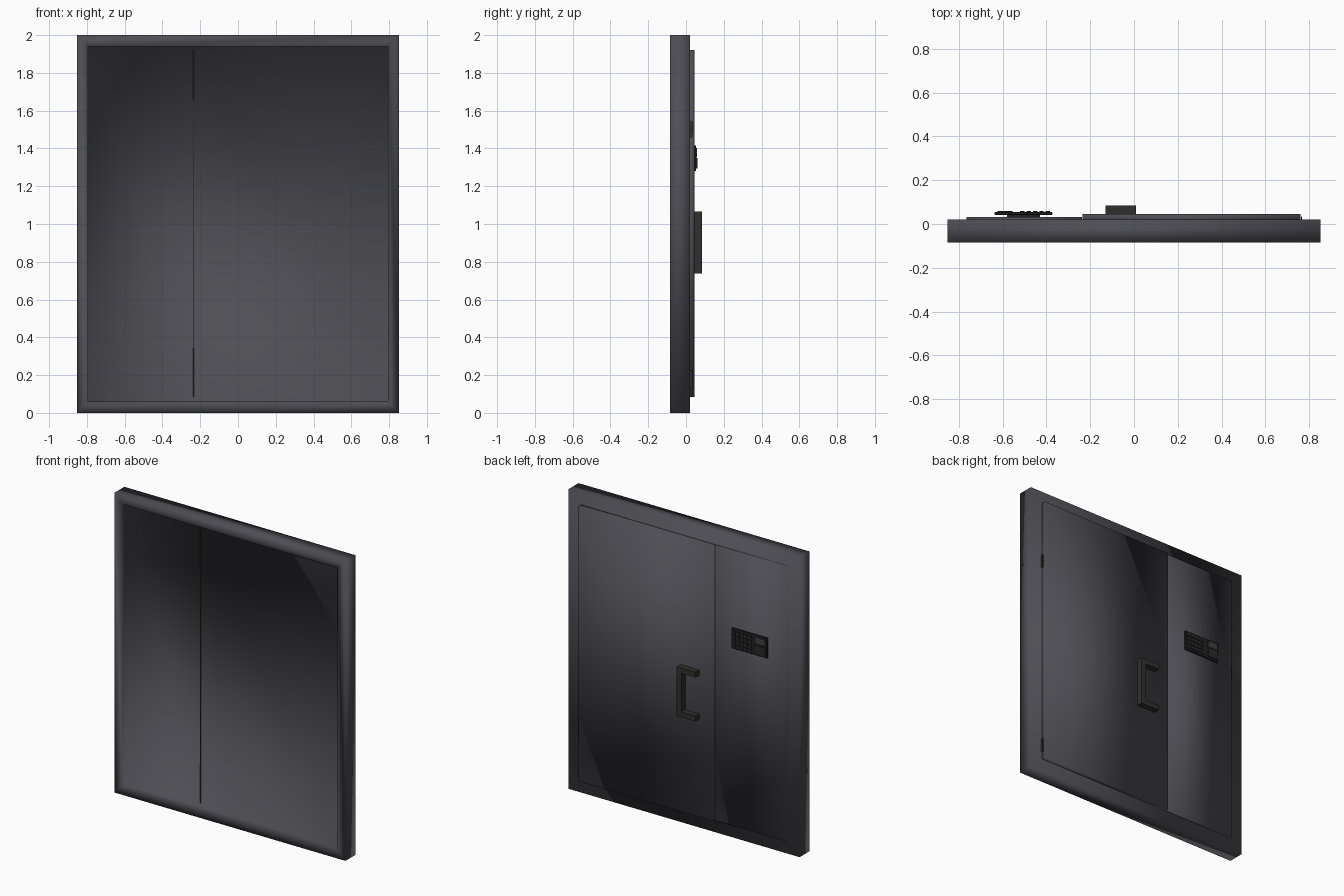
import bpy, bmesh
from mathutils import Vector

cube = bpy.data.objects.get("Cube")
if cube:
    bpy.data.objects.remove(cube, do_unlink=True)


def material(name, rgb, rough=0.6):
    m = bpy.data.materials.new(name)
    m.use_nodes = True
    m.diffuse_color = (*rgb, 1)
    bsdf = m.node_tree.nodes["Principled BSDF"]
    bsdf.inputs["Base Color"].default_value = (*rgb, 1)
    bsdf.inputs["Roughness"].default_value = rough
    return m


STEEL = material("dark grey steel", (0.075, 0.075, 0.088))
BLACK = material("black handle", (0.028, 0.028, 0.027))
CASE = material("black keypad", (0.014, 0.014, 0.014))
KEY = material("charcoal key", (0.022, 0.022, 0.022))
GLASS = material("grey display", (0.05, 0.05, 0.052))


def finish(name, bm, mat, smooth=False):
    bmesh.ops.recalc_face_normals(bm, faces=bm.faces)
    me = bpy.data.meshes.new(name)
    bm.to_mesh(me)
    bm.free()
    me.materials.append(mat)
    for p in me.polygons:
        p.use_smooth = smooth
    ob = bpy.data.objects.new(name, me)
    bpy.context.collection.objects.link(ob)
    return ob


def add_box(bm, x, y, z):
    """Add a box from three (low, high) ranges."""
    verts = bmesh.ops.create_cube(bm, size=1)["verts"]
    for v in verts:
        v.co = Vector([(r[0] + r[1]) / 2 + c * (r[1] - r[0])
                       for r, c in zip((x, y, z), v.co)])
    return verts


def box(name, x, y, z, mat, smooth=False):
    bm = bmesh.new()
    add_box(bm, x, y, z)
    return finish(name, bm, mat, smooth)


SPLIT = -0.235          # seam between fixed leaf and door leaf
BACK = 0.02             # rear plane of the frame
SILL, HEAD, JAMB = 0.085, 1.92, 0.765

# Frame with a shallow recess in front, softly shaded
bm = bmesh.new()
add_box(bm, (-0.853, 0.853), (-0.085, BACK), (0, 2))
front = min(bm.faces, key=lambda f: f.calc_center_median().y)
bmesh.ops.inset_region(bm, faces=[front], thickness=0.085)
floor = bmesh.ops.extrude_discrete_faces(bm, faces=[front])["faces"][0]
bmesh.ops.translate(bm, verts=floor.verts, vec=(0, 0.025, 0))
bmesh.ops.bisect_plane(bm, geom=[floor, *floor.edges, *floor.verts],
                       plane_co=(SPLIT, 0, 0), plane_no=(1, 0, 0))
finish("door_frame", bm, STEEL, True)

# Thin seam between the leaves on the front
box("front_seam", (SPLIT - 0.002, SPLIT + 0.002), (-0.061, -0.059),
    (SILL, HEAD), BLACK)

# Leaves standing proud of the rear
box("fixed_leaf", (-JAMB, SPLIT - 0.003), (BACK - 0.01, 0.032),
    (SILL, HEAD), STEEL, True)
box("door_leaf", (SPLIT, JAMB - 0.003), (BACK - 0.01, 0.045),
    (SILL, HEAD), STEEL, True)

# Small hinges at the door edge
for label, z in (("lower", 0.18), ("upper", 1.5)):
    box(label + "_hinge", (JAMB - 0.002, JAMB + 0.004), (BACK, 0.034),
        (z - 0.045, z + 0.045), BLACK)

# C-shaped pull handle extruded from its outline
x0, x1, z0, z1, t = -0.13, 0.01, 0.737, 1.065, 0.036
outline = [(x0, z0), (x1, z0), (x1, z1), (x0, z1), (x0, z1 - t),
           (x1 - t, z1 - t), (x1 - t, z0 + t), (x0, z0 + t)]
bm = bmesh.new()
face = bm.faces.new([bm.verts.new((x, 0.044, z)) for x, z in outline])
ext = bmesh.ops.extrude_face_region(bm, geom=[face])["geom"]
bmesh.ops.translate(bm, verts=[g for g in ext if isinstance(g, bmesh.types.BMVert)],
                    vec=(0, 0.041, 0))
finish("pull_handle", bm, BLACK)

# Keypad housing on a smaller mount
box("keypad_mount", (-0.58, -0.43), (0.03, 0.045), (1.32, 1.375), CASE)
case = box("keypad_case", (-0.637, -0.373), (0.042, 0.054), (1.28, 1.415), CASE)
bevel = case.modifiers.new("soft_rim", "BEVEL")
bevel.width = 0.003
bevel.segments = 2

# Grid of keys
bm = bmesh.new()
for col in range(5):
    for row in range(4):
        x, z = -0.394 - col * 0.029, 1.303 + row * 0.029
        add_box(bm, (x - 0.010, x + 0.010), (0.052, 0.059), (z - 0.009, z + 0.009))
finish("keypad_keys", bm, KEY)

# Display and reader pad beside the keys
box("keypad_display", (-0.625, -0.555), (0.052, 0.058), (1.362, 1.402), GLASS)
box("reader_pad", (-0.625, -0.555), (0.052, 0.060), (1.293, 1.350), KEY)
